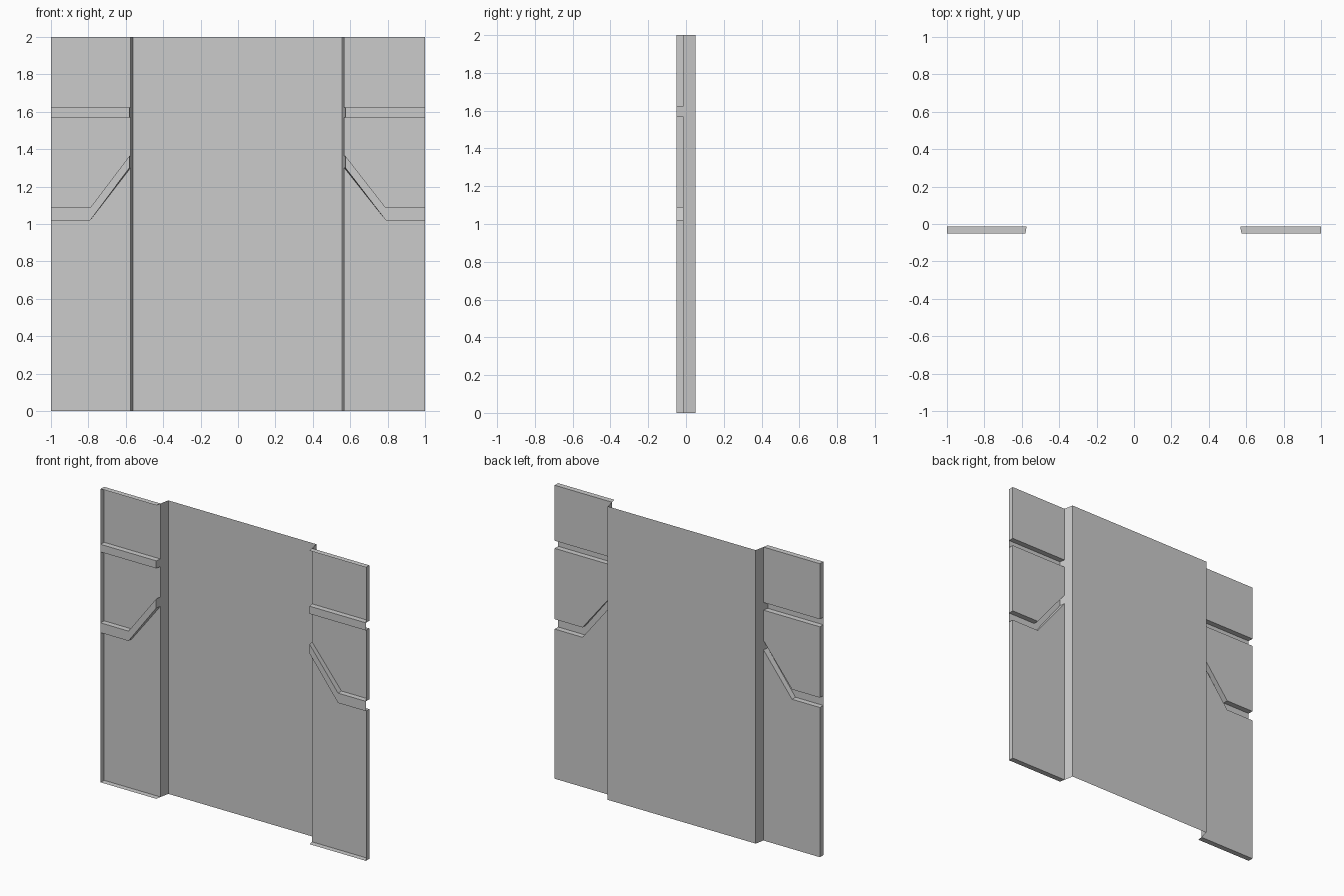
import bpy
import bmesh

cube = bpy.data.objects.get("Cube")
if cube:
    bpy.data.objects.remove(cube)

grey = bpy.data.materials.new("plain_grey")
grey.use_nodes = True
grey.diffuse_color = (0.6, 0.6, 0.6, 1)
grey.node_tree.nodes["Principled BSDF"].inputs["Base Color"].default_value = (0.6, 0.6, 0.6, 1)

# Depth levels: raised front, side sheet, recessed centre
FRONT, SHEET, BACK = -0.051, -0.014, 0.051
SHIFT = -0.003  # the opening sits slightly off centre
EDGE = {FRONT: 0.578, SHEET: 0.571, BACK: 0.558}
BEND, OUTER = 0.79, 1.0

# Each row: height at the inner edge, at the bend and at the outer edge
ROWS = [(0, 0, 0), (1.30, 1.02, 1.02), (1.363, 1.087, 1.087),
        (1.57, 1.57, 1.57), (1.622, 1.622, 1.622), (2, 2, 2)]


def make_object(name, faces):
    bm = bmesh.new()
    for face in faces:
        bm.faces.new([bm.verts.new(p) for p in face])
    bmesh.ops.remove_doubles(bm, verts=bm.verts, dist=0.0005)
    bmesh.ops.recalc_face_normals(bm, faces=bm.faces)
    mesh = bpy.data.meshes.new(name)
    bm.to_mesh(mesh)
    bm.free()
    mesh.materials.append(grey)
    obj = bpy.data.objects.new(name, mesh)
    bpy.context.collection.objects.link(obj)
    return obj


def inner(side, depth):
    return side * EDGE[depth] + SHIFT


def row_points(side, row, depth):
    xs = (inner(side, depth), side * BEND, side * OUTER)
    return [(x, depth, z) for x, z in zip(xs, ROWS[row])]


def strip(a, b):
    return [(a[i], a[i + 1], b[i + 1], b[i]) for i in range(len(a) - 1)]


for side, label in ((1, "left"), (-1, "right")):
    panel, returns = [], []
    for r in range(len(ROWS)):
        # Ledge or lip joining the two depths along this row
        panel += strip(row_points(side, r, FRONT), row_points(side, r, SHEET))
    for r in range(len(ROWS) - 1):
        raised = r % 2 == 1
        depth = FRONT if raised else SHEET
        low, high = row_points(side, r, depth), row_points(side, r + 1, depth)
        panel += strip(low, high)
        z0, z1 = ROWS[r][0], ROWS[r + 1][0]
        if raised:
            # Closed inner end of the raised band
            x0, x1 = inner(side, FRONT), inner(side, SHEET)
            returns.append([(x0, FRONT, z0), (x1, SHEET, z0),
                            (x1, SHEET, z1), (x0, FRONT, z1)])
        else:
            # Outer lip of the sheet
            a, b = low[-1], high[-1]
            panel.append([a, (a[0], FRONT, a[2]), (b[0], FRONT, b[2]), b])
        # Slanted return towards the recessed centre
        x0, x1 = inner(side, SHEET), inner(side, BACK)
        returns.append([(x0, SHEET, z0), (x1, BACK, z0),
                        (x1, BACK, z1), (x0, SHEET, z1)])
    make_object(label + "_side_panel", panel)
    make_object(label + "_slanted_return", returns)

# Recessed centre sheet
xl, xr = inner(-1, BACK), inner(1, BACK)
make_object("centre_panel", [[(xl, BACK, 0), (xr, BACK, 0), (xr, BACK, 2), (xl, BACK, 2)]])
